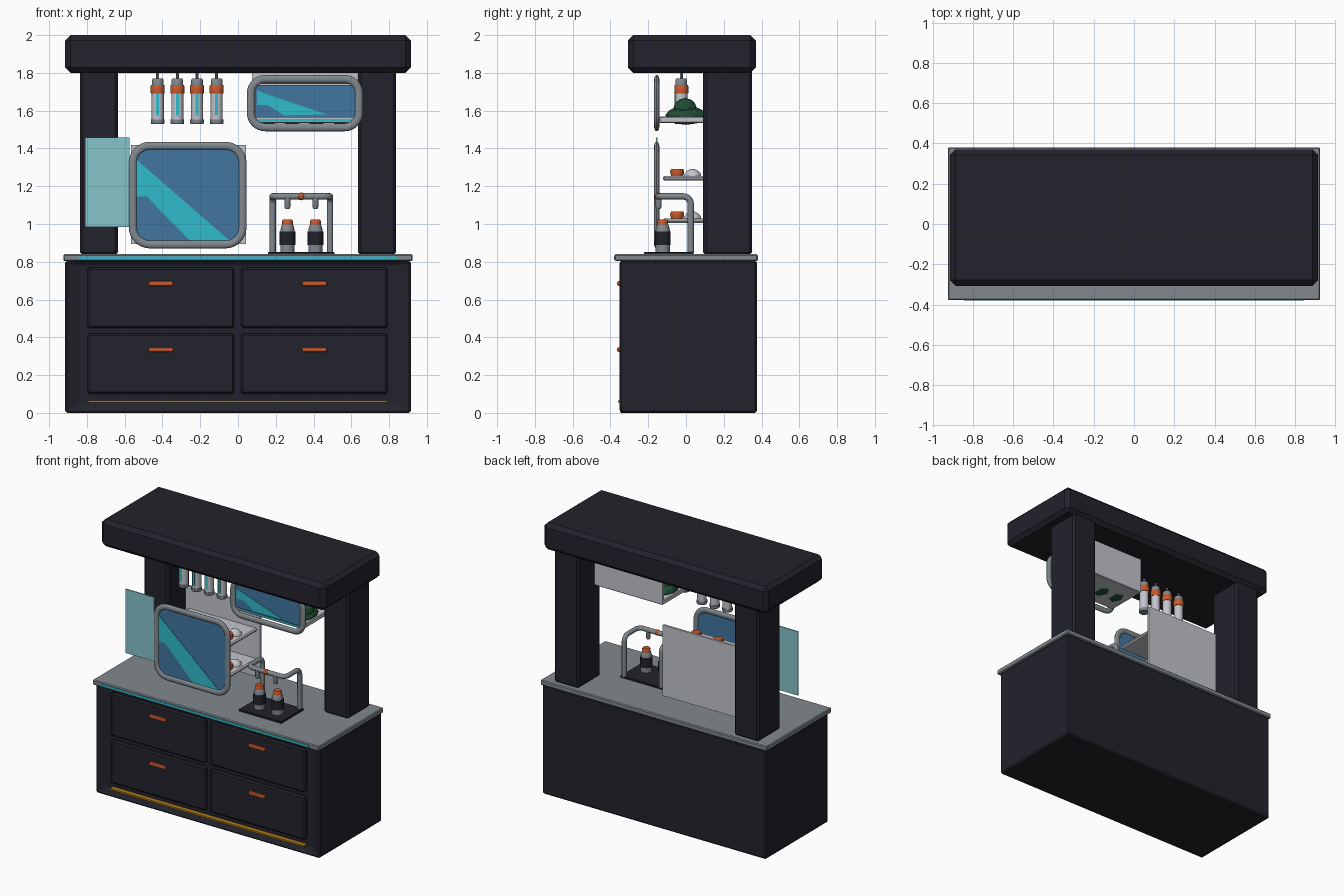
import bpy, bmesh, math
from mathutils import Vector

if "Cube" in bpy.data.objects:
    bpy.data.objects.remove(bpy.data.objects["Cube"])


def mat(name, r, g, b):
    m = bpy.data.materials.new(name)
    m.diffuse_color = (r, g, b, 1)
    m.use_nodes = True
    m.node_tree.nodes["Principled BSDF"].inputs["Base Color"].default_value = m.diffuse_color
    return m


DARK = mat("dark_navy", 0.016, 0.016, 0.025)
STEEL = mat("steel_grey", 0.22, 0.25, 0.27)
LIGHT = mat("light_grey", 0.55, 0.56, 0.60)
ORANGE = mat("orange", 0.58, 0.10, 0.025)
CYAN = mat("cyan", 0.03, 0.50, 0.60)
BLUE = mat("glass_blue", 0.055, 0.18, 0.35)
PANE = mat("pale_teal", 0.24, 0.56, 0.60)
YELLOW = mat("amber", 0.42, 0.20, 0.01)
GREEN = mat("leaf_green", 0.015, 0.075, 0.035)


def finish(name, bm, m, smooth=False):
    bmesh.ops.recalc_face_normals(bm, faces=bm.faces)
    me = bpy.data.meshes.new(name)
    bm.to_mesh(me)
    bm.free()
    ob = bpy.data.objects.new(name, me)
    bpy.context.collection.objects.link(ob)
    me.materials.append(m)
    if smooth:
        shade(ob)
    return ob


def shade(ob):
    bpy.ops.object.select_all(action='DESELECT')
    ob.select_set(True)
    bpy.context.view_layer.objects.active = ob
    bpy.ops.object.shade_smooth_by_angle(angle=math.radians(40))


def box(name, x, y, z, m, bevel=0.0, seg=1):
    bm = bmesh.new()
    bmesh.ops.create_cube(bm, size=1)
    for v in bm.verts:
        v.co = Vector([a[0] + (c + 0.5) * (a[1] - a[0]) for a, c in zip((x, y, z), v.co)])
    ob = finish(name, bm, m)
    if bevel:
        b = ob.modifiers.new("bevel", 'BEVEL')
        b.width, b.segments = bevel, seg
    return ob


def lathe(name, x, y, profile, m, n=20):
    """Closed turned solid from (radius, z) points."""
    bm = bmesh.new()
    rings = [[bm.verts.new((x + r * math.cos(math.tau * i / n), y + r * math.sin(math.tau * i / n), z))
              for i in range(n)] for r, z in profile]
    for a, b in zip(rings, rings[1:]):
        for i in range(n):
            bm.faces.new((a[i], a[(i + 1) % n], b[(i + 1) % n], b[i]))
    bm.faces.new(rings[0])
    bm.faces.new(rings[-1])
    return finish(name, bm, m, True)


def ball(name, c, s, m):
    bm = bmesh.new()
    bmesh.ops.create_icosphere(bm, subdivisions=2, radius=1)
    for v in bm.verts:
        v.co = Vector([c[i] + s[i] * v.co[i] for i in range(3)])
    return finish(name, bm, m)


def plate(name, pts, y0, y1, m):
    """Thin upright plate from (x, z) outline."""
    bm = bmesh.new()
    f = bm.faces.new([bm.verts.new((x, y0, z)) for x, z in pts])
    r = bmesh.ops.extrude_face_region(bm, geom=[f])
    for v in r['geom']:
        if isinstance(v, bmesh.types.BMVert):
            v.co.y = y1
    return finish(name, bm, m)


def rounded(x0, x1, z0, z1, r, n=8):
    pts = []
    for k, (cx, cz) in enumerate(((x1 - r, z1 - r), (x0 + r, z1 - r), (x0 + r, z0 + r), (x1 - r, z0 + r))):
        for i in range(n + 1):
            a = math.pi / 2 * (k + i / n)
            pts.append((cx + r * math.cos(a), cz + r * math.sin(a)))
    return pts


def tube(name, pts, r, m, cyclic=False, flat=1.0, y=0.0):
    cu = bpy.data.curves.new(name, 'CURVE')
    cu.dimensions = '3D'
    cu.bevel_depth, cu.bevel_resolution = r, 4
    cu.use_fill_caps = True
    sp = cu.splines.new('POLY')
    sp.points.add(len(pts) - 1)
    for p, c in zip(sp.points, pts):
        p.co = (*c, 1)
    sp.use_cyclic_u = cyclic
    tmp = bpy.data.objects.new(name + "_path", cu)
    bpy.context.collection.objects.link(tmp)
    me = bpy.data.meshes.new_from_object(tmp.evaluated_get(bpy.context.evaluated_depsgraph_get()))
    bpy.data.objects.remove(tmp)
    ob = bpy.data.objects.new(name, me)
    bpy.context.collection.objects.link(ob)
    me.materials.clear()
    me.materials.append(m)
    for v in me.vertices:
        v.co.y = v.co.y * flat + y
    shade(ob)
    return ob


def fillet(pts, r, n=6):
    """Round the inner corners of a polyline."""
    out = [Vector(pts[0])]
    for a, b, c in zip(pts, pts[1:], pts[2:]):
        a, b, c = Vector(a), Vector(b), Vector(c)
        p, q = b + (a - b).normalized() * r, b + (c - b).normalized() * r
        o = p + q - b
        for i in range(n + 1):
            t = math.pi / 2 * i / n
            out.append(o + (p - o) * math.cos(t) + (q - o) * math.sin(t))
    return out + [Vector(pts[-1])]


# Cabinet with recessed front
body = box("cabinet_body", (-0.915, 0.915), (-0.355, 0.375), (0, 0.805), DARK)
bm = bmesh.new()
bm.from_mesh(body.data)
front = min(bm.faces, key=lambda f: f.calc_center_median().y)
bmesh.ops.inset_individual(bm, faces=[front], thickness=0.05)
for v in front.verts:
    v.co = ((0.84 if v.co.x > 0 else -0.84), -0.325, (0.79 if v.co.z > 0.4 else 0.045))
bm.to_mesh(body.data)
bm.free()
b = body.modifiers.new("bevel", 'BEVEL')
b.width = 0.01
box("countertop", (-0.925, 0.925), (-0.378, 0.38), (0.803, 0.84), STEEL, 0.006)
box("counter_light_strip", (-0.845, 0.845), (-0.381, -0.37), (0.812, 0.828), CYAN)
box("kick_light_strip", (-0.795, 0.79), (-0.359, -0.32), (0.054, 0.066), YELLOW)

# Drawers and handles
for x in (-0.408, 0.404):
    for z0 in (0.10, 0.45):
        box("drawer_front", (x - 0.388, x + 0.388), (-0.349, -0.315), (z0, z0 + 0.32), DARK, 0.01)
        box("drawer_handle", (x - 0.066, x + 0.066), (-0.365, -0.34), (z0 + 0.223, z0 + 0.247), ORANGE, 0.008, 2)

# Columns and canopy
for s in (-1, 1):
    box("column", sorted((s * 0.635, s * 0.837)), (0.09, 0.35), (0.835, 1.82), DARK, 0.015)
box("canopy", (-0.915, 0.915), (-0.307, 0.37), (1.80, 2.0), DARK, 0.028)


# Framed display windows
def window(name, x0, x1, z0, z1, r, glass, shine):
    tube(name + "_frame", [(x, 0, z) for x, z in rounded(x0, x1, z0, z1, r)], 0.021, STEEL, True, 0.65, -0.155)
    plate(name + "_glass", glass, -0.158, -0.150, BLUE)
    plate(name + "_reflection", shine, -0.161, -0.157, CYAN)


window("large_window", -0.557, 0.024, 0.892, 1.414, 0.09, rounded(-0.557, 0.024, 0.892, 1.414, 0.09),
       [(-0.537, 1.34), (-0.045, 0.913), (-0.255, 0.913), (-0.483, 1.145), (-0.537, 1.145)])
window("upper_window", 0.068, 0.64, 1.512, 1.768, 0.075, rounded(0.09, 0.62, 1.565, 1.735, 0.005),
       [(0.10, 1.71), (0.13, 1.695), (0.47, 1.58), (0.245, 1.575), (0.155, 1.63), (0.10, 1.63)])
box("side_pane", (-0.81, -0.575), (-0.158, -0.150), (0.985, 1.457), PANE)

# Large display back and shelves with food
box("large_back_panel", (-0.567, 0.042), (0.195, 0.212), (0.895, 1.417), LIGHT)
for z in (1.005, 1.23):
    box("food_shelf", (-0.54, 0.02), (-0.123, 0.2), (z, z + 0.025), LIGHT, 0.008)
    for x in (-0.42, -0.23, -0.05):
        lathe("orange_dish", x, -0.047, [(0.03, z + 0.02), (0.038, z + 0.045), (0.032, z + 0.062)], ORANGE)
        lathe("domed_dish", x, 0.035, [(0.046, z + 0.022), (0.044, z + 0.035), (0.028, z + 0.053),
                                      (0.008, z + 0.062)], LIGHT)

# Upper display with greenery
box("upper_back_panel", (0.075, 0.632), (0.15, 0.165), (1.54, 1.80), LIGHT)
box("upper_shelf", (0.075, 0.632), (-0.142, 0.165), (1.535, 1.568), LIGHT, 0.005)
box("upper_shelf_light", (0.11, 0.60), (-0.146, -0.14), (1.546, 1.556), CYAN)
box("upper_top_rail", (0.10, 0.61), (-0.155, -0.145), (1.742, 1.752), STEEL)
for i in range(4):
    x = 0.16 + i * 0.13
    ball("leaf_mound", (x, 0.0, 1.575), (0.075, 0.11, 0.05), GREEN)
    ball("leaf_top", (x + 0.01, -0.005, 1.615), (0.055, 0.062, 0.052), GREEN)

# Hanging canisters
for x in (-0.425, -0.321, -0.217, -0.113):
    y = -0.025
    lathe("canister_base", x, y, [(0.034, 1.53), (0.036, 1.535), (0.036, 1.553)], STEEL)
    lathe("canister_body", x, y, [(0.032, 1.55), (0.032, 1.70)], LIGHT)
    lathe("canister_band", x, y, [(0.036, 1.69), (0.037, 1.695), (0.037, 1.73), (0.034, 1.737)], ORANGE)
    lathe("canister_cap", x, y, [(0.031, 1.735), (0.031, 1.762), (0.026, 1.77)], STEEL)
    lathe("canister_hanger", x, y, [(0.008, 1.765), (0.008, 1.81)], STEEL, 8)
    box("canister_gauge", (x - 0.008, x + 0.008), (y - 0.035, y - 0.028), (1.575, 1.69), CYAN)

# Drink dispenser
box("dispenser_base", (0.16, 0.51), (-0.222, 0.04), (0.835, 0.853), DARK, 0.004)
path = [(0.183, 0.025, 0.85), (0.183, 0.025, 1.146), (0.183, -0.145, 1.146),
        (0.487, -0.145, 1.146), (0.487, 0.025, 1.146), (0.487, 0.025, 0.85)]
tube("dispenser_pipe", fillet(path, 0.04), 0.017, STEEL)
ball("dispenser_knob", (0.335, -0.147, 1.146), (0.021, 0.022, 0.021), ORANGE)
for x in (0.262, 0.41):
    lathe("nozzle", x, -0.145, [(0.011, 1.08), (0.016, 1.092), (0.016, 1.14)], STEEL)
    y = -0.123
    lathe("flask_body", x, y, [(0.038, 0.85), (0.038, 0.89), (0.038, 0.965), (0.034, 0.985), (0.028, 1.0)], STEEL)
    lathe("flask_sleeve", x, y, [(0.042, 0.89), (0.042, 0.96)], DARK)
    lathe("flask_lid", x, y, [(0.029, 0.997), (0.029, 1.015), (0.024, 1.024)], ORANGE)
